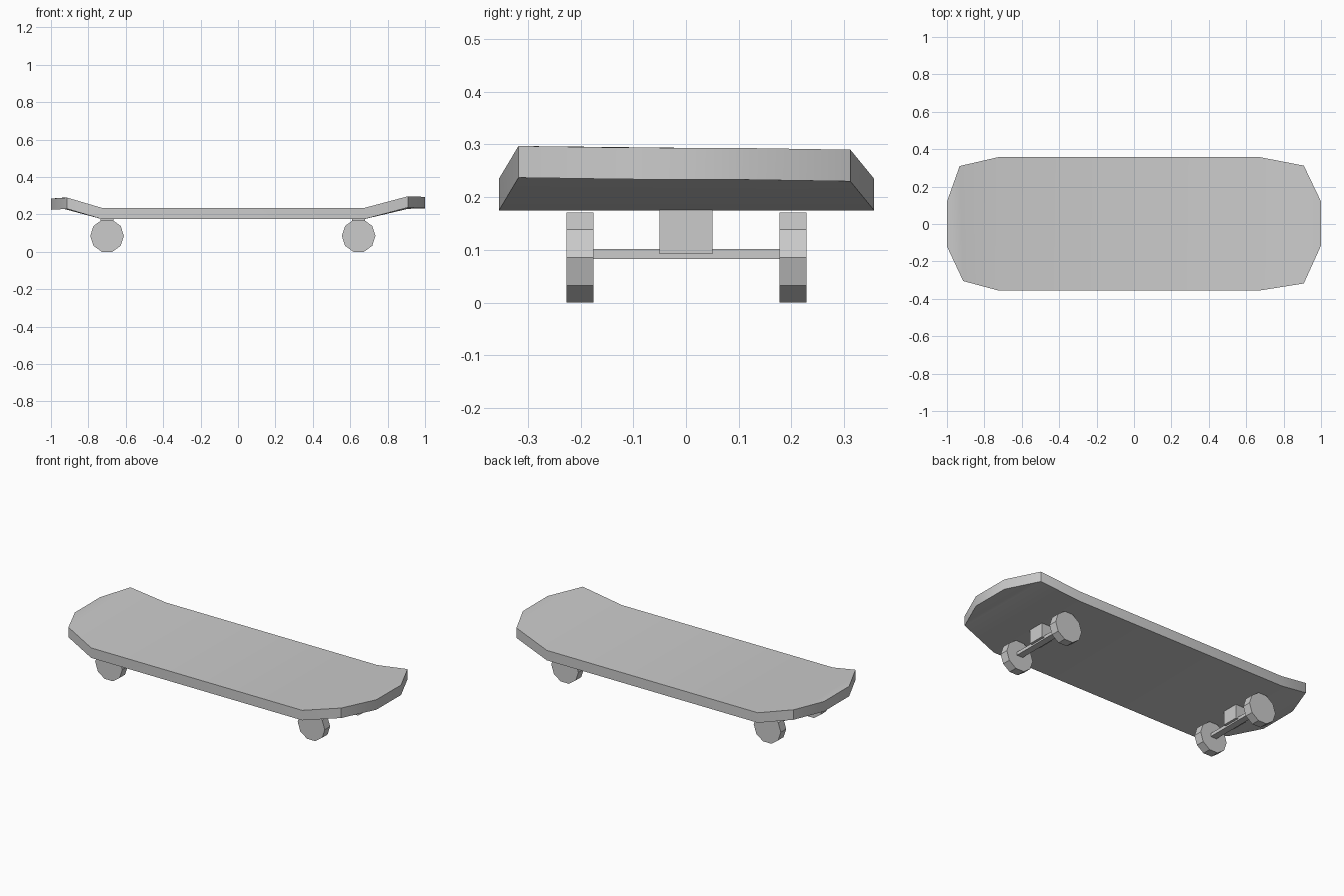
import bpy, bmesh, math
from mathutils import Matrix

if "Cube" in bpy.data.objects:
    bpy.data.objects.remove(bpy.data.objects["Cube"])


def finish(bm, name):
    bmesh.ops.recalc_face_normals(bm, faces=bm.faces)
    mesh = bpy.data.meshes.new(name)
    bm.to_mesh(mesh)
    bm.free()
    obj = bpy.data.objects.new(name, mesh)
    bpy.context.collection.objects.link(obj)
    return obj


def box(name, x, y, z):
    bm = bmesh.new()
    bmesh.ops.create_cube(bm, size=1)
    for v in bm.verts:
        v.co = [lo + (c + 0.5) * (hi - lo) for c, (lo, hi) in zip(v.co, (x, y, z))]
    return finish(bm, name)


# Deck: cross-sections along the board, (x, y, underside z) for each edge
THICK = 0.06
sections = [
    ((-1.0, -0.12, 0.225), (-1.0, 0.12, 0.225)),
    ((-0.913, -0.305, 0.23), (-0.932, 0.31, 0.23)),
    ((-0.727, -0.355, 0.175), (-0.727, 0.357, 0.175)),
    ((0.675, -0.355, 0.175), (0.675, 0.357, 0.175)),
    ((0.908, -0.318, 0.237), (0.908, 0.312, 0.23)),
    ((1.0, -0.115, 0.234), (1.0, 0.12, 0.233)),
]
bm = bmesh.new()
rings = []
for (ax, ay, az), (bx, by, bz) in sections:
    ring = [(ax, ay, az), (bx, by, bz), (bx, by, bz + THICK), (ax, ay, az + THICK)]
    rings.append([bm.verts.new(p) for p in ring])
for a, b in zip(rings, rings[1:]):
    for i in range(4):
        j = (i + 1) % 4
        bm.faces.new((a[i], a[j], b[j], b[i]))
bm.faces.new(rings[0])
bm.faces.new(rings[-1])
deck = finish(bm, "deck")
bpy.context.view_layer.objects.active = deck
deck.select_set(True)
bpy.ops.object.shade_smooth_by_angle(angle=math.radians(30))

# Trucks: mounting block, axle bar and a pair of ten-sided wheels
R = 0.09
HUB = R * math.sin(math.radians(72))
for end, x in (("rear", -0.70), ("front", 0.645)):
    box(end + "_truck_block", (x - 0.035, x + 0.035), (-0.05, 0.05), (0.092, 0.176))
    box(end + "_axle", (x - 0.02, x + 0.02), (-0.18, 0.18), (0.083, 0.102))
    for side, y in (("right", -0.201), ("left", 0.203)):
        bm = bmesh.new()
        bmesh.ops.create_cone(bm, cap_ends=True, segments=10, radius1=R, radius2=R, depth=0.051)
        # a corner points along x, so a flat side rests on the ground
        spin = Matrix.Rotation(math.radians(90), 4, 'X') @ Matrix.Rotation(math.radians(90), 4, 'Z')
        bm.transform(spin)
        if min(v.co.z for v in bm.verts) < -HUB - 0.001:
            bm.transform(Matrix.Rotation(math.radians(18), 4, 'Y'))
        bm.transform(Matrix.Translation((x, y, HUB)))
        finish(bm, f"{end}_{side}_wheel")
